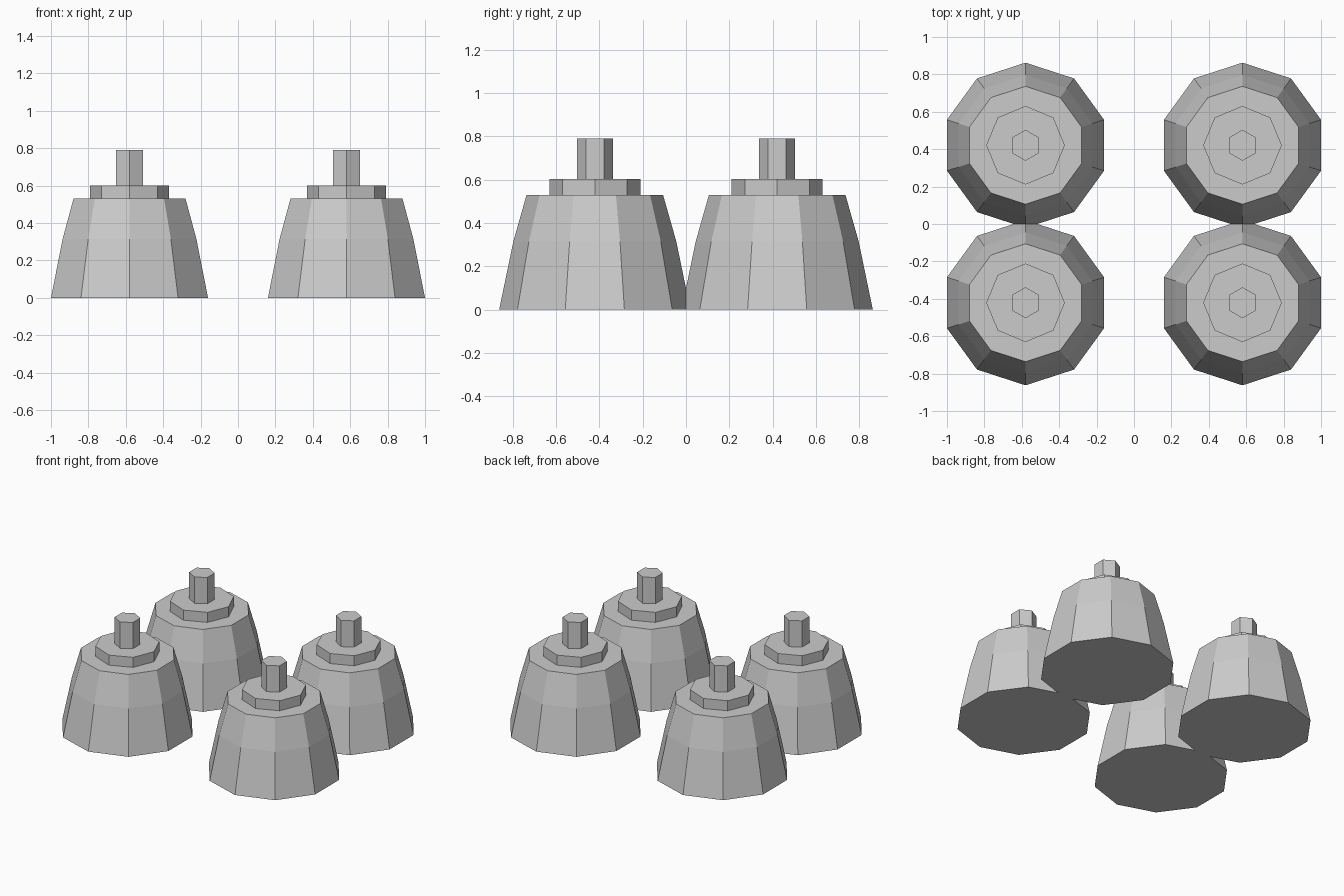
import bpy
import bmesh
from math import sin, cos, tau

cube = bpy.data.objects.get("Cube")
if cube:
    bpy.data.objects.remove(cube, do_unlink=True)

# Single grey material
grey = bpy.data.materials.new("light_grey")
grey.use_nodes = True
colour = (0.6, 0.6, 0.6, 1)
grey.diffuse_color = colour
grey.node_tree.nodes["Principled BSDF"].inputs["Base Color"].default_value = colour


def faceted_mesh(name, sides, profile):
    """Loft a regular polygon, one corner on +y, through (radius, height) rings."""
    bm = bmesh.new()
    rings = []
    for radius, z in profile:
        angles = [tau * i / sides for i in range(sides)]
        rings.append([bm.verts.new((-radius * sin(a), radius * cos(a), z)) for a in angles])
    for low, high in zip(rings, rings[1:]):
        for i in range(sides):
            j = (i + 1) % sides
            bm.faces.new((low[i], low[j], high[j], high[i]))
    bm.faces.new(rings[0])
    bm.faces.new(rings[-1])
    bmesh.ops.recalc_face_normals(bm, faces=bm.faces)
    mesh = bpy.data.meshes.new(name)
    bm.to_mesh(mesh)
    bm.free()
    mesh.materials.append(grey)
    return mesh


# Shared part shapes: tapered bell, stepped collar, hexagonal stem
parts = {
    "bell": faceted_mesh("bell", 10, [(0.4415, 0), (0.376, 0.315), (0.315, 0.53)]),
    "collar": faceted_mesh("collar", 8, [(0.21, 0.53), (0.21, 0.602)]),
    "stem": faceted_mesh("stem", 6, [(0.083, 0.602), (0.083, 0.79)]),
}

# Four identical units on a rectangular layout
for depth, y in (("front", -0.421), ("back", 0.421)):
    for side, x in (("right", -0.58), ("left", 0.58)):
        for part, mesh in parts.items():
            obj = bpy.data.objects.new(f"{depth}_{side}_{part}", mesh)
            obj.location = (x, y, 0)
            bpy.context.collection.objects.link(obj)
